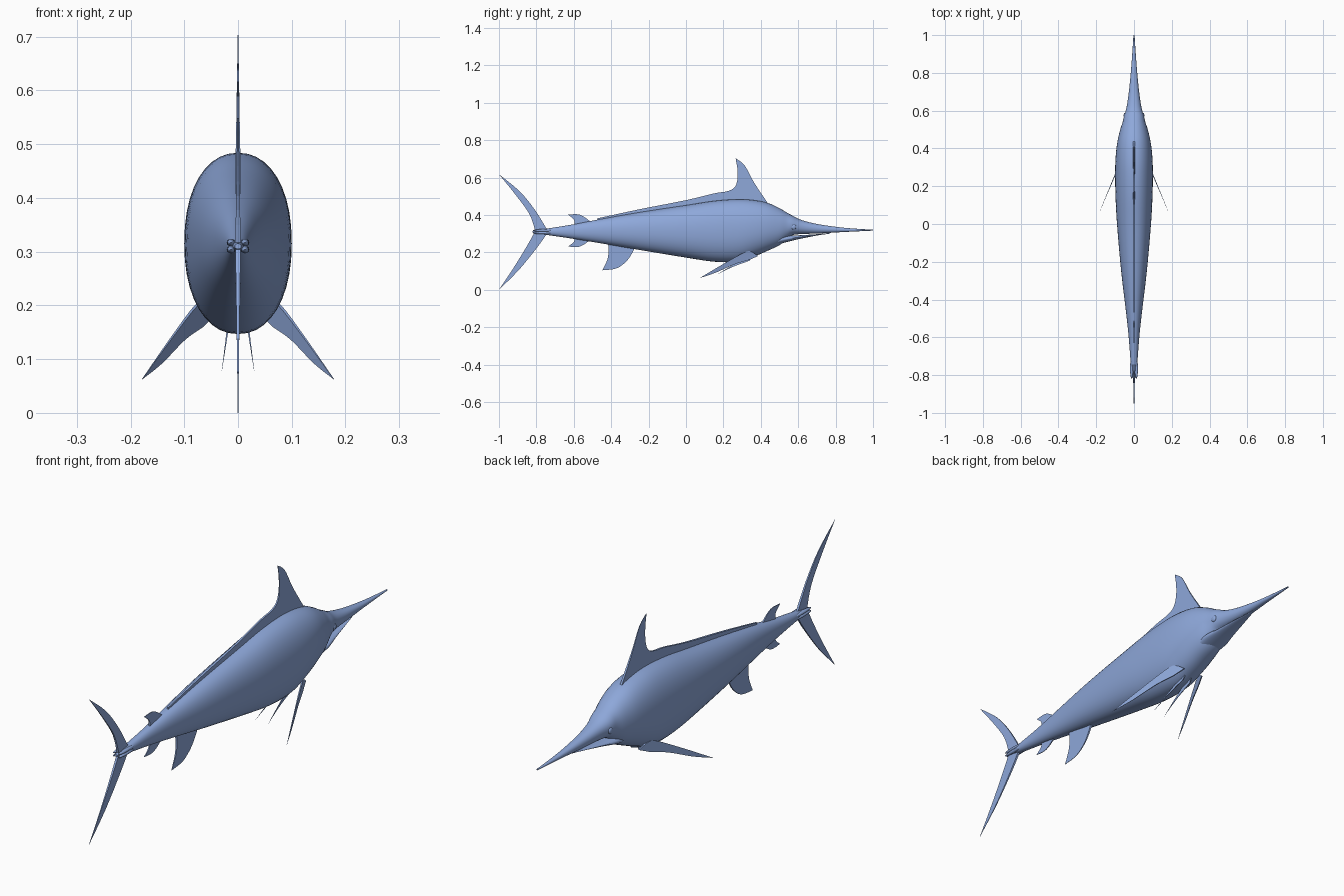
import bpy
import bmesh
import math
from mathutils import Vector

default_cube = bpy.data.objects.get("Cube")
if default_cube:
    bpy.data.objects.remove(default_cube, do_unlink=True)

# Single skin colour
skin = bpy.data.materials.new("sea_blue")
skin.use_nodes = True
colour = (0.27, 0.39, 0.70, 1)
skin.diffuse_color = colour
skin.node_tree.nodes["Principled BSDF"].inputs["Base Color"].default_value = colour


def finish(name, bm, smooth=True):
    """Turn a bmesh into a shaded object with the skin material."""
    bmesh.ops.recalc_face_normals(bm, faces=bm.faces)
    mesh = bpy.data.meshes.new(name)
    bm.to_mesh(mesh)
    bm.free()
    mesh.materials.append(skin)
    obj = bpy.data.objects.new(name, mesh)
    bpy.context.collection.objects.link(obj)
    if smooth:
        bpy.ops.object.select_all(action="DESELECT")
        obj.select_set(True)
        bpy.context.view_layer.objects.active = obj
        bpy.ops.object.shade_smooth_by_angle(angle=math.radians(40))
    return obj


def spline(points, steps):
    """Catmull-Rom interpolation through tuples of any length."""
    pts = [Vector(p) for p in points]
    pts = [pts[0]] + pts + [pts[-1]]
    result = []
    for a, b, c, d in zip(pts, pts[1:], pts[2:], pts[3:]):
        for i in range(steps):
            t = i / steps
            result.append(b + (c - a) * (t / 2)
                          + (a * 2 - b * 5 + c * 4 - d) * (t * t / 2)
                          + (b * 3 - a - c * 3 + d) * (t ** 3 / 2))
    return result + [pts[-1]]


def loft(name, stations, sides=40, steps=4, power=0.92):
    """Skin oval sections given as (y, top, bottom, half width)."""
    bm = bmesh.new()
    rings = []
    for y, top, bottom, half in spline(stations, steps):
        ring = []
        for i in range(sides):
            angle = math.tau * i / sides
            c, s = math.cos(angle), math.sin(angle)
            x = half * math.copysign(abs(c) ** power, c)
            z = (top + bottom) / 2 + (top - bottom) / 2 * math.copysign(abs(s) ** power, s)
            ring.append(bm.verts.new((x, y, z)))
        rings.append(ring)
    for low, high in zip(rings, rings[1:]):
        for i in range(sides):
            j = (i + 1) % sides
            bm.faces.new((low[i], low[j], high[j], high[i]))
    bm.faces.new(rings[0])
    bm.faces.new(rings[-1])
    return finish(name, bm)


def fin(name, edge, base, root_z, reach, thick=0.005, lean=lambda y, z: 0):
    """Thin blade: a smooth outer edge closed by base points, thinning away from root_z."""
    outline = []
    for part in edge:
        outline += [tuple(p) for p in spline(part, 4)][:-1]
    outline += [edge[-1][-1]] + base
    bm = bmesh.new()
    sheets = []
    for side in (1, -1):
        sheet = []
        for y, z in outline:
            taper = max(0.12, 1 - abs(z - root_z) / reach)
            sheet.append(bm.verts.new((lean(y, z) + side * thick * taper, y, z)))
        sheets.append(sheet)
        bm.faces.new(sheet)
    for i in range(len(outline)):
        j = (i + 1) % len(outline)
        bm.faces.new((sheets[0][i], sheets[0][j], sheets[1][j], sheets[1][i]))
    return finish(name, bm, smooth=False)


def ellipsoid(name, centre, radii):
    bm = bmesh.new()
    bmesh.ops.create_uvsphere(bm, u_segments=20, v_segments=12, radius=1)
    bmesh.ops.scale(bm, vec=radii, verts=bm.verts)
    bmesh.ops.translate(bm, vec=centre, verts=bm.verts)
    return finish(name, bm)


# Body with the long upper bill
loft("body", [
    (-.82, .315, .305, .006), (-.78, .322, .30, .012), (-.73, .329, .291, .018),
    (-.6, .35, .272, .028), (-.46, .377, .249, .043), (-.25, .414, .213, .068),
    (0, .452, .172, .09), (.15, .475, .15, .098), (.28, .484, .15, .1),
    (.37, .478, .18, .096), (.44, .463, .21, .087), (.5, .436, .238, .073),
    (.54, .412, .27, .06), (.57, .396, .292, .053), (.62, .372, .298, .039),
    (.71, .35, .301, .026), (.85, .331, .309, .013), (1, .321, .316, .003)])

# Lower jaw
loft("lower_jaw", [
    (.46, .28, .235, .05), (.53, .289, .253, .055), (.6, .291, .27, .04),
    (.7, .297, .29, .02), (.77, .304, .3, .005)], sides=24)

# Dorsal fin with its long trailing ridge
fin("dorsal_fin",
    [[(.446, .45), (.366, .57), (.313, .665), (.265, .703)],
     [(.265, .703), (.275, .645), (.275, .59), (.26, .548), (.222, .527),
      (.15, .515), (0, .479), (-.25, .43), (-.473, .382)]],
    [(-.473, .35), (-.25, .39), (0, .42), (.3, .43)], .45, .26)

# Tail lobes
fin("tail_upper_lobe",
    [[(-.735, .31), (-.75, .334), (-.81, .43), (-.89, .527), (-1, .617)],
     [(-1, .617), (-.917, .515), (-.837, .404), (-.805, .31)]],
    [], .31, .33)
fin("tail_lower_lobe",
    [[(-.735, .315), (-.783, .243), (-.89, .11), (-1, 0)],
     [(-1, 0), (-.917, .125), (-.848, .238), (-.805, .315)]],
    [], .315, .33)

# Small matching fins above and below the tail stalk
for name, sign in (("second_dorsal_fin", 1), ("second_anal_fin", -1)):
    arcs = [[(-.5, .025), (-.516, .052), (-.57, .086), (-.63, .085)],
            [(-.63, .085), (-.6, .06), (-.596, .035), (-.6, .01)]]
    fin(name, [[(y, .316 + sign * h) for y, h in arc] for arc in arcs],
        [], .316, .12)

# Anal fin
fin("anal_fin",
    [[(-.275, .22), (-.313, .158), (-.37, .115), (-.447, .104)],
     [(-.447, .104), (-.42, .163), (-.414, .217), (-.42, .265)]],
    [(-.3, .26)], .24, .16)

# Paired fins, eyes and tail keels
for side, sign in (("left", 1), ("right", -1)):
    fin(side + "_pectoral_fin",
        [[(.385, .18), (.35, .203), (.313, .2), (.2, .138), (.072, .062)],
         [(.072, .062), (.16, .092), (.26, .136), (.34, .16)]],
        [], .2, .16, .003, lambda y, z: sign * (.1 + (.26 - y) * .42))
    fin(side + "_pelvic_fin",
        [[(.36, .19), (.26, .138), (.16, .078)],
         [(.16, .078), (.25, .122), (.34, .155)]],
        [], .17, .1, .002, lambda y, z: sign * (.02 + (.15 - z) * .14))
    ellipsoid(side + "_eye", (sign * .048, .575, .336), (.007, .014, .014))
    for level, z in (("upper", .317), ("lower", .304)):
        ellipsoid(side + "_" + level + "_keel", (sign * .013, -.765, z), (.008, .055, .007))
